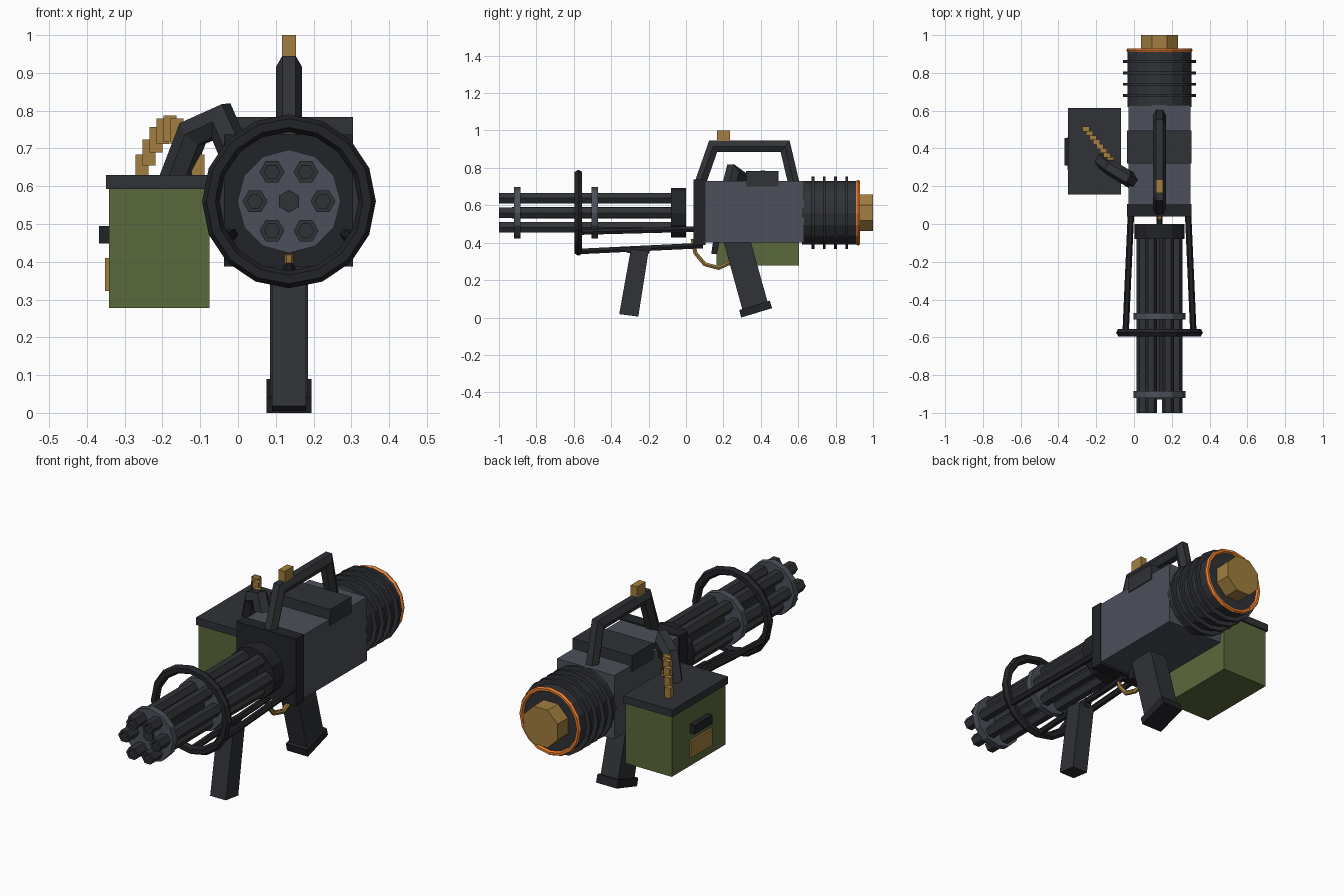
import bpy, bmesh, math
from mathutils import Vector, Matrix

if "Cube" in bpy.data.objects:
    bpy.data.objects.remove(bpy.data.objects["Cube"])

CX, CZ = 0.135, 0.56          # barrel axis


def material(name, rgb):
    m = bpy.data.materials.new(name)
    m.diffuse_color = (*rgb, 1)
    m.use_nodes = True
    m.node_tree.nodes["Principled BSDF"].inputs["Base Color"].default_value = m.diffuse_color
    return m


STEEL = material("steel", (0.072, 0.08, 0.1))
DARK = material("dark_steel", (0.03, 0.032, 0.037))
BLACK = material("black_steel", (0.016, 0.017, 0.02))
GREEN = material("olive_paint", (0.105, 0.14, 0.045))
BRASS = material("brass", (0.36, 0.21, 0.05))
ORANGE = material("hot_orange", (0.85, 0.22, 0.03))


def finish(name, bm, mat):
    bmesh.ops.recalc_face_normals(bm, faces=bm.faces)
    me = bpy.data.meshes.new(name)
    bm.to_mesh(me)
    bm.free()
    me.materials.append(mat)
    ob = bpy.data.objects.new(name, me)
    bpy.context.collection.objects.link(ob)
    return ob


def box(name, x, y, z, mat):
    """Box from (min, max) ranges."""
    bm = bmesh.new()
    size = [r[1] - r[0] for r in (x, y, z)]
    mid = [(r[1] + r[0]) / 2 for r in (x, y, z)]
    bmesh.ops.create_cube(bm, size=1, matrix=Matrix.Translation(mid) @ Matrix.Diagonal((*size, 1)))
    return finish(name, bm, mat)


def slab(name, profile, x, mat):
    """Side profile of (y, z) points extruded between two x values."""
    bm = bmesh.new()
    face = bm.faces.new([bm.verts.new((x[0], *p)) for p in profile])
    ext = bmesh.ops.extrude_face_region(bm, geom=[face])
    verts = [v for v in ext["geom"] if isinstance(v, bmesh.types.BMVert)]
    bmesh.ops.translate(bm, verts=verts, vec=(x[1] - x[0], 0, 0))
    return finish(name, bm, mat)


def cyl(name, r, y, sides, mat, x=CX, z=CZ, turn=0.0, bore=0.0):
    """Cylinder along y, with an optional hollow at its front end."""
    bm = bmesh.new()
    pts = [(r * math.sin(turn + math.tau * i / sides), r * math.cos(turn + math.tau * i / sides))
           for i in range(sides)]
    front = bm.faces.new([bm.verts.new((x + a, y[0], z + b)) for a, b in pts])
    back = bm.faces.new([bm.verts.new((x + a, y[1], z + b)) for a, b in pts])
    f, b = list(front.verts), list(back.verts)
    for i in range(sides):
        j = (i + 1) % sides
        bm.faces.new((f[i], f[j], b[j], b[i]))
    bmesh.ops.recalc_face_normals(bm, faces=bm.faces)
    if bore:
        bmesh.ops.inset_region(bm, faces=[front], thickness=bore)
        ext = bmesh.ops.extrude_discrete_faces(bm, faces=[front])
        bmesh.ops.translate(bm, verts=ext["faces"][0].verts, vec=(0, 0.06, 0))
    return finish(name, bm, mat)


def tube(name, points, r, mat, side=(1, 0, 0), sides=6):
    """Mitred tube along a path lying in the plane whose normal is `side`."""
    bm = bmesh.new()
    pts = [Vector(p) for p in points]
    rings = []
    for i, p in enumerate(pts):
        a = (p - pts[max(i - 1, 0)]).normalized()
        b = (pts[min(i + 1, len(pts) - 1)] - p).normalized()
        t = (a + b).normalized()
        s = Vector(side)
        s = (s - t * s.dot(t)).normalized()
        up = s.cross(t) / max(0.5, t.dot(b if i == 0 else a))
        rings.append([bm.verts.new(p + r * (s * math.cos(w) + up * math.sin(w)))
                      for w in (math.tau * k / sides for k in range(sides))])
    for q, w in zip(rings, rings[1:]):
        for k in range(sides):
            n = (k + 1) % sides
            bm.faces.new((q[k], q[n], w[n], w[k]))
    bm.faces.new(rings[0])
    bm.faces.new(rings[-1])
    return finish(name, bm, mat)


def ring(name, major, minor, y, mat, segs=16, minor_segs=6):
    bpy.ops.mesh.primitive_torus_add(major_radius=major, minor_radius=minor, major_segments=segs,
                                     minor_segments=minor_segs, location=(CX, y, CZ),
                                     rotation=(math.pi / 2, 0, 0))
    ob = bpy.context.object
    ob.name = name
    ob.data.materials.append(mat)


# Rotating barrel cluster
for i in range(6):
    a = math.tau * i / 6
    cyl(f"barrel_{i + 1}", 0.033, (-1.0, -0.04), 6, DARK, CX + 0.09 * math.cos(a),
        CZ + 0.09 * math.sin(a), math.pi / 6, bore=0.013)
cyl("barrel_shaft", 0.03, (-0.93, -0.02), 6, DARK)
cyl("front_clamp", 0.137, (-0.92, -0.885), 12, STEEL)
cyl("middle_clamp", 0.137, (-0.505, -0.47), 12, STEEL)
cyl("barrel_hub", 0.133, (-0.08, 0.0), 12, BLACK)

# Guard ring and its three struts
ring("guard_ring", 0.207, 0.023, -0.575, BLACK)
for i, deg in enumerate((-150, -90, -30)):
    c, s = math.cos(math.radians(deg)), math.sin(math.radians(deg))
    y_end = 0.09 if deg == -90 else 0.05
    tube(f"guard_strut_{i + 1}", [(CX + 0.207 * c, -0.575, CZ + 0.207 * s),
                                  (CX + 0.175 * c, y_end, CZ + 0.175 * s)], 0.017, BLACK)

# Receiver
box("receiver", (-0.03, 0.3), (0.07, 0.63), (0.4, 0.73), STEEL)
box("receiver_front_plate", (-0.037, 0.305), (0.04, 0.105), (0.388, 0.737), BLACK)
box("receiver_top_cover", (-0.036, 0.305), (0.32, 0.495), (0.7, 0.783), DARK)

# Motor housing at the rear
cyl("motor_housing", 0.17, (0.62, 0.915), 16, DARK)
for i in range(4):
    cyl(f"cooling_fin_{i + 1}", 0.193, (0.672 + 0.06 * i, 0.687 + 0.06 * i), 16, DARK)
ring("glow_ring", 0.164, 0.012, 0.92, ORANGE)
cyl("rear_cap", 0.106, (0.9, 1.0), 8, BRASS, turn=math.pi / 8)

# Carry handle and sight
tube("carry_handle", [(CX, 0.075, 0.715), (CX, 0.145, 0.915), (CX, 0.53, 0.915),
                      (CX, 0.577, 0.715)], 0.035, DARK)
box("sight", (0.117, 0.153), (0.165, 0.235), (0.935, 1.0), BRASS)

# Grips and trigger
slab("rear_grip", [(0.2, 0.41), (0.345, 0.41), (0.44, 0.07), (0.305, 0.03)], (0.085, 0.185), DARK)
slab("grip_base", [(0.285, 0.04), (0.295, 0.0), (0.46, 0.05), (0.448, 0.09)], (0.075, 0.195), BLACK)
slab("front_grip", [(-0.295, 0.365), (-0.2, 0.355), (-0.255, 0.005), (-0.357, 0.018)],
     (0.09, 0.18), DARK)
slab("front_grip_mount", [(-0.375, 0.375), (-0.185, 0.378), (-0.2, 0.34), (-0.31, 0.345)],
     (0.115, 0.155), BLACK)
tube("trigger_guard", [(CX, 0.035, 0.42), (CX, 0.05, 0.345), (CX, 0.1, 0.285),
                       (CX, 0.175, 0.265), (CX, 0.25, 0.3)], 0.012, BRASS)
slab("trigger", [(0.145, 0.41), (0.18, 0.41), (0.165, 0.34), (0.135, 0.34)], (0.122, 0.148), BLACK)

# Ammunition box
box("ammo_box", (-0.342, -0.075), (0.163, 0.605), (0.278, 0.6), GREEN)
box("ammo_lid", (-0.35, -0.068), (0.155, 0.613), (0.592, 0.63), DARK)
box("lid_latch", (-0.368, -0.34), (0.31, 0.455), (0.448, 0.495), BLACK)
box("box_plate", (-0.352, -0.34), (0.285, 0.46), (0.323, 0.41), BRASS)

# Feed chute and cartridge belt
path = [Vector(p) for p in ((-0.17, 0.335, 0.61), (-0.12, 0.295, 0.74),
                            (-0.045, 0.25, 0.773), (-0.005, 0.225, 0.68))]
normal = (path[1] - path[0]).cross(path[2] - path[1]).normalized()
tube("feed_chute", path, 0.042, DARK, side=normal)
for i in range(9):
    t = i / 8
    x, y, z = -0.254 + 0.148 * t, 0.503 - 0.185 * t, 0.65 + 0.103 * math.sin(math.pi * t)
    box(f"cartridge_{i + 1}", (x - 0.0175, x + 0.0175), (y - 0.0125, y + 0.0125),
        (z - 0.034, z + 0.034), BRASS)
